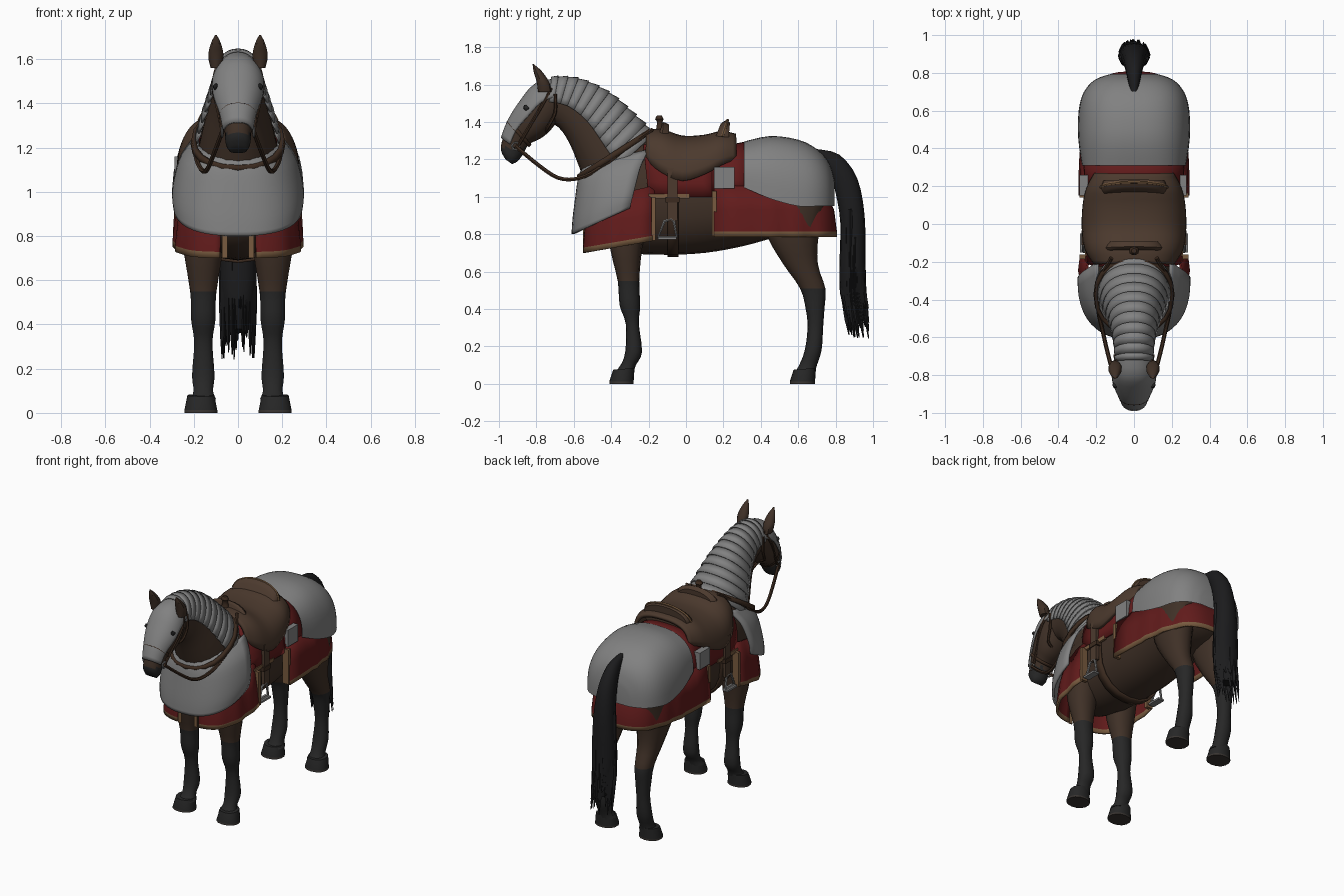
import bpy, bmesh, math, random
from mathutils import Vector

random.seed(4)
PI = math.pi
cube = bpy.data.objects.get("Cube")
if cube:
    bpy.data.objects.remove(cube, do_unlink=True)


def material(name, r, g, b):
    m = bpy.data.materials.new(name)
    m.use_nodes = True
    m.diffuse_color = (r, g, b, 1)
    m.node_tree.nodes["Principled BSDF"].inputs["Base Color"].default_value = (r, g, b, 1)
    return m


COAT = material("brown coat", .05, .03, .02)
DARK = material("dark lower legs", .02, .02, .02)
HAIR = material("black hair", .011, .011, .012)
HOOF = material("hoof", .04, .034, .03)
STEEL = material("steel plate", .22, .22, .22)
RED = material("red cloth", .12, .011, .011)
TAN = material("tan trim", .19, .105, .05)
LEATHER = material("saddle leather", .072, .042, .027)
STRAP = material("dark strap", .045, .024, .014)


def spline(pts, k):
    """Smooth a list of tuples with k steps between neighbours."""
    out = []
    for i in range(len(pts) - 1):
        a, b, c, d = (Vector(pts[max(0, min(len(pts) - 1, i + j))]) for j in (-1, 0, 1, 2))
        for s in range(k):
            t = s / k
            out.append(b + (c - a) * t / 2 + (2 * a - 5 * b + 4 * c - d) * t * t / 2
                       + (3 * b - a - 3 * c + d) * t ** 3 / 2)
    return out + [Vector(pts[-1])]


def finish(name, bm, mats, thick=0):
    bmesh.ops.recalc_face_normals(bm, faces=bm.faces)
    me = bpy.data.meshes.new(name)
    bm.to_mesh(me)
    bm.free()
    for m in mats:
        me.materials.append(m)
    ob = bpy.data.objects.new(name, me)
    bpy.context.collection.objects.link(ob)
    if thick:
        mod = ob.modifiers.new("thickness", "SOLIDIFY")
        mod.thickness, mod.offset = thick, 0
    return ob


def loft(name, secs, mat, x=0, n=20, arc=None, p=.9, k=3, caps=(1, 1), thick=0,
         mat2=None, rule=None, wave=0):
    """Skin sections (y1, z1, y2, z2, half width); arc limits the angle around point 1."""
    bm, rings = bmesh.new(), []
    lo, hi = arc or (0, 2 * PI)
    for y1, z1, y2, z2, hw in spline([tuple(s) for s in secs], k):
        ring = []
        for i in range(n if not arc else n + 1):
            t = lo + (hi - lo) * i / n
            u, v = (math.copysign(abs(f) ** p, f) for f in (math.sin(t), math.cos(t)))
            y = (y1 + y2 + v * (y1 - y2)) / 2
            z = (z1 + z2 + v * (z1 - z2)) / 2
            ring.append(bm.verts.new((x + hw * u * (1 + wave * math.sin(45 * y)), y, z)))
        rings.append(ring)
    for row, (a, b) in enumerate(zip(rings, rings[1:])):
        for i in range(n):
            j = (i + 1) % len(a)
            f = bm.faces.new((a[i], a[j], b[j], b[i]))
            if rule and rule(f.calc_center_median(), row):
                f.material_index = 1
    for cap, ring in zip(caps, (rings[0], rings[-1])):
        if cap:
            f = bm.faces.new(ring)
            if rule and rule(f.calc_center_median(), -1):
                f.material_index = 1
    return finish(name, bm, [mat, mat2] if mat2 else [mat], thick)


def shell(name, secs, mat, half=PI / 2, thick=.014, **kw):
    """Open sheet; each section is (outer y, z, edge y, z, half width)."""
    full = [(a, b, 2 * c - a, 2 * d - b, w) for a, b, c, d, w in secs]
    kw.setdefault("arc", (-half, half))
    return loft(name, full, mat, caps=(0, 0), thick=thick, **kw)


def grow(s, f):
    a, b, c, d, w = s
    my, mz = (a + c) / 2, (b + d) / 2
    return (my + (a - my) * f, mz + (b - mz) * f, my + (c - my) * f, mz + (d - mz) * f, w * f)


def tube(name, pts, r, mat, k=4, closed=False):
    cu = bpy.data.curves.new(name, "CURVE")
    cu.dimensions, cu.bevel_depth, cu.bevel_resolution, cu.use_fill_caps = "3D", r, 1, True
    path = spline(pts, k)
    sp = cu.splines.new("POLY")
    sp.points.add(len(path) - 1)
    for q, co in zip(sp.points, path):
        q.co = (*co, 1)
    sp.use_cyclic_u = closed
    cu.materials.append(mat)
    ob = bpy.data.objects.new(name, cu)
    bpy.context.collection.objects.link(ob)
    bpy.ops.object.select_all(action="DESELECT")
    ob.select_set(True)
    bpy.context.view_layer.objects.active = ob
    bpy.ops.object.convert(target="MESH")


def box(name, lo, hi, mat):
    bm = bmesh.new()
    bmesh.ops.create_cube(bm, size=1)
    for v in bm.verts:
        v.co = [a + (b - a) * (c + .5) for a, b, c in zip(lo, hi, v.co)]
    return finish(name, bm, [mat])


# Body, neck and head
loft("body", [(-.55, 1.12, -.55, .86, .1), (-.46, 1.22, -.46, .75, .19), (-.3, 1.28, -.3, .7, .22),
              (-.1, 1.26, -.1, .69, .23), (.1, 1.25, .1, .7, .24), (.3, 1.26, .3, .735, .24),
              (.5, 1.28, .5, .79, .25), (.65, 1.23, .65, .83, .23), (.75, 1.13, .75, .92, .14)], COAT, n=24)
NECK = [(-.15, 1.29, -.5, .98, .19), (-.28, 1.42, -.56, 1.13, .16), (-.42, 1.545, -.62, 1.28, .12),
        (-.58, 1.62, -.68, 1.37, .095), (-.72, 1.63, -.74, 1.4, .09)]
loft("neck", NECK, COAT)
HEAD = [(-.68, 1.62, -.69, 1.4, .085), (-.8, 1.59, -.73, 1.35, .105), (-.88, 1.5, -.78, 1.31, .1),
        (-.945, 1.4, -.84, 1.28, .075), (-.98, 1.31, -.87, 1.23, .06), (-.99, 1.25, -.9, 1.19, .056),
        (-.965, 1.2, -.93, 1.175, .04)]
loft("head", HEAD, COAT, mat2=DARK, rule=lambda c, r: c.z < 1.265 and c.y < -.86)

# Legs, hooves, ears, eyes and tack that come in pairs
FRONT = [(-.43, .92, -.2, .92, .1), (-.405, .72, -.235, .72, .088), (-.365, .55, -.25, .55, .06),
         (-.355, .42, -.245, .42, .056), (-.322, .32, -.252, .32, .042), (-.325, .17, -.235, .17, .052),
         (-.35, .1, -.268, .1, .045), (-.385, .06, -.28, .06, .06)]
HIND = [(.38, 1.02, .76, 1.02, .1), (.43, .8, .71, .8, .1), (.52, .64, .705, .64, .075),
        (.61, .51, .745, .51, .056), (.64, .4, .74, .4, .048), (.65, .3, .733, .3, .042),
        (.635, .18, .725, .18, .05), (.605, .1, .7, .1, .045), (.58, .06, .69, .06, .06)]
for s, side in ((1, "left"), (-1, "right")):
    for part, secs, top in (("front", FRONT, .55), ("hind", HIND, .53)):
        loft(f"{side}_{part}_leg", secs, COAT, x=s * .157, n=14, mat2=DARK,
             rule=lambda c, r: c.z < top)
        y1, y2 = secs[-1][0], secs[-1][2]
        loft(f"{side}_{part}_hoof", [(y1 - .005, .075, y2 + .005, .085, .062), (y1 - .025, .012, y2, .012, .076),
                                     (y1 - .025, 0, y2, 0, .076)], DARK, x=s * .168, n=14, k=1,
             mat2=HOOF, rule=lambda c, r: c.z < .012)
    loft(f"{side}_ear", [(-.79, 1.56, -.72, 1.56, .025), (-.8, 1.62, -.73, 1.61, .036),
                         (-.815, 1.67, -.77, 1.67, .024), (-.82, 1.71, -.815, 1.71, .004)],
         COAT, x=s * .1, n=10)
    loft(f"{side}_eye", [(-.865, 1.49, -.855, 1.49, .004), (-.87, 1.475, -.835, 1.475, .014),
                         (-.86, 1.46, -.845, 1.46, .004)], DARK, x=s * .1, n=8)
    tube(f"{side}_cheek_strap", [(s * .07, -.9, 1.27), (s * .09, -.84, 1.37), (s * .112, -.775, 1.48),
                                 (s * .09, -.72, 1.58)], .009, STRAP)
    tube(f"{side}_throat_strap", [(s * .1, -.7, 1.55), (s * .1, -.7, 1.45), (s * .08, -.74, 1.37),
                                  (0, -.755, 1.34)], .009, STRAP)
    tube(f"{side}_rein", [(s * .072, -.91, 1.27), (s * .11, -.79, 1.17), (s * .14, -.68, 1.1),
                          (s * .165, -.57, 1.1), (s * .19, -.45, 1.16), (s * .19, -.32, 1.26),
                          (s * .12, -.18, 1.36)], .011, STRAP)
    tube(f"{side}_bit_ring", [(s * .072, -.91 + .02 * math.cos(a), 1.27 + .02 * math.sin(a))
                              for a in (0, 1, 2, 3, 4, 5)], .006, STEEL, closed=True)
    # Stirrup with its strap
    lo, hi = sorted((s * .25, s * .272))
    box(f"{side}_stirrup_leather", (lo, -.1, .87), (hi, -.045, 1.15), LEATHER)
    box(f"{side}_stirrup_buckle", (lo - .006, -.11, .97), (hi + .006, -.035, 1.0), STRAP)
    tube(f"{side}_stirrup", [(s * .265, -.08, .88), (s * .265, -.115, .87), (s * .265, -.148, .785),
                             (s * .265, -.05, .785), (s * .265, -.065, .87)], .009, STEEL, k=1, closed=True)
    box(f"{side}_stirrup_tread", (s * .265 - .022, -.15, .772), (s * .265 + .022, -.05, .785), STEEL)
    # Front cloth half, split at the chest
    shell(f"{side}_front_cloth", [(-.545, .7, -.17, .765, .285), (-.545, .728, -.17, .793, .285),
                                  (-.535, .86, -.17, .9, .272), (-.5, .98, -.17, 1.06, .245)],
          RED, arc=(s * .12, s * PI / 2), p=.6, k=1, mat2=TAN, rule=lambda c, r: r == 0, wave=.018)
    lo, hi = sorted((s * .243, s * .288))
    box(f"{side}_front_cloth_edge", (lo, -.185, .766), (hi, -.162, 1.0), TAN)
    box(f"{side}_chest_split_edge", (s * .06 - .012, -.552, .7), (s * .06 + .012, -.543, .83), TAN)
    box(f"{side}_rear_cloth_edge", (lo, .14, .79), (hi, .163, 1.03), TAN)
    box(f"{side}_flank_plate", (lo, .15, 1.045), (hi - s * .01 if s > 0 else hi, .26, 1.16), STEEL)

# Tail with loose strands
loft("tail", [(.7, 1.255, .7, 1.21, .02), (.82, 1.225, .77, 1.12, .04), (.915, 1.1, .8, 1.02, .055),
              (.955, .9, .825, .86, .07), (.96, .65, .82, .62, .082), (.965, .47, .825, .49, .07),
              (.97, .36, .86, .38, .045)], HAIR, n=14)
for i in range(44):
    a, z = random.uniform(0, 2 * PI), random.uniform(.5, .95)
    x, y = .066 * math.sin(a), .89 + .055 * math.cos(a)
    end = random.uniform(.24, .45)
    loft("tail_strand", [(y + .012, z, y - .012, z, .008), (y + .02, .5, y - .012, .48, .014),
                         (y + .035, end, y + .03, end, .002)], HAIR, x=x * 1.1, n=4, k=2)

# Head plate and overlapping neck plates
shell("head_plate", [grow(((a), b, (a + c) / 2, (b + d) / 2, w), 1) for a, b, c, d, w in
                     (grow(q, 1.1) for q in HEAD[:5])], STEEL, half=1.35, thick=.01)
fine = [tuple(v) for v in spline(NECK, 3)]
for i in range(1, len(fine) - 1):
    loft(f"neck_plate_{i}", [grow(fine[i], 1.115), grow(fine[i + 1], 1.06)], STEEL, k=1, n=18,
         arc=(-1.62, 1.62), caps=(0, 0), thick=.01)
loft("noseband", [grow(HEAD[3], 1.14), grow(HEAD[3], 1.14 + .001)], STRAP, k=1, caps=(0, 0), thick=.02)

# Breast plate and neck collar
shell("breast_plate", [(-.605, .8, -.3, .94, .285), (-.6, .88, -.285, 1.0, .292), (-.585, 1.0, -.265, 1.08, .28),
                       (-.57, 1.1, -.24, 1.17, .25), (-.545, 1.165, -.2, 1.25, .19)],
      STEEL, p=.8, n=28)
loft("neck_collar", [(-.2, 1.36, -.575, 1.12, .2), (-.18, 1.34, -.565, 1.09, .205)], STRAP, k=1,
     caps=(0, 0), thick=.02)

# Rump armour and rear cloth
loft("rump_plate", [(y, t, y, 2 * e - t, w) for y, t, e, w in (
    (.31, 1.295, 1.05, .275), (.45, 1.325, .99, .295), (.6, 1.305, .95, .293), (.7, 1.255, .95, .265),
    (.765, 1.18, .95, .205), (.795, 1.08, .95, .12))], STEEL, arc=(-PI / 2, PI / 2), p=.75, n=28, caps=(0, 1))
shell("rear_cloth", [(.8, .785, .15, .785, .285), (.8, .813, .15, .813, .285), (.785, .93, .15, .93, .278),
                     (.72, 1.05, .15, 1.06, .26)], RED, p=.6, k=1, n=44, mat2=TAN,
      rule=lambda c, r: r == 0, wave=.02)
shell("back_cloth", [(.14, 1.27, .14, 1.03, .25), (.25, 1.275, .25, 1.03, .255), (.33, 1.29, .33, 1.03, .262)],
      RED, p=.75, k=1)
shell("saddle_blanket", [(-.23, 1.29, -.2, 1.0, .245), (0, 1.27, 0, 1.0, .25), (.15, 1.27, .15, 1.0, .25)],
      RED, p=.7, k=2)
for s in (1, -1):
    x = s * .252
    box("blanket_trim", (x - .008, -.2, .99), (x + .008, .02, 1.015), TAN)
# Girth
loft("girth", [(-.1, 1.2, -.1, .685, .238), (-.04, 1.2, -.04, .685, .24)], STRAP, k=1, caps=(0, 0), thick=.014)

# Saddle: flaps and seat, pommel, cantle
shell("saddle_seat", [(y, t, y, e, w) for y, t, e, w in (
    (-.21, 1.345, 1.2, .2), (-.13, 1.35, 1.13, .25), (-.02, 1.315, 1.085, .265), (.1, 1.32, 1.12, .26),
    (.19, 1.34, 1.17, .24), (.265, 1.325, 1.2, .2))], LEATHER, p=.75, thick=.024, n=24)
loft("pommel", [(-.13, 1.385, -.18, 1.2, .15), (-.12, 1.4, -.14, 1.2, .16), (-.09, 1.385, -.1, 1.2, .14)],
     LEATHER, k=2, n=24)
loft("pommel_horn", [(-.16, 1.36, -.12, 1.36, .025), (-.155, 1.4, -.125, 1.4, .016),
                     (-.165, 1.415, -.12, 1.415, .026), (-.155, 1.435, -.13, 1.435, .014)], STRAP, k=2, n=12)
loft("cantle", [(.185, 1.39, .12, 1.22, .16), (.215, 1.41, .16, 1.22, .175), (.235, 1.395, .22, 1.22, .165)],
     LEATHER, k=2, n=24)
tube("cantle_rim", [(.176 * math.sin(t), .222 - .03 * (1 - math.cos(t)), 1.315 + .094 * math.cos(t))
                    for t in (-1.5, -1, -.5, 0, .5, 1, 1.5)], .008, TAN)

bpy.ops.object.select_all(action="DESELECT")
for ob in bpy.context.collection.objects:
    if ob.type == "MESH":
        ob.select_set(True)
        bpy.context.view_layer.objects.active = ob
bpy.ops.object.shade_smooth_by_angle(angle=.7)
